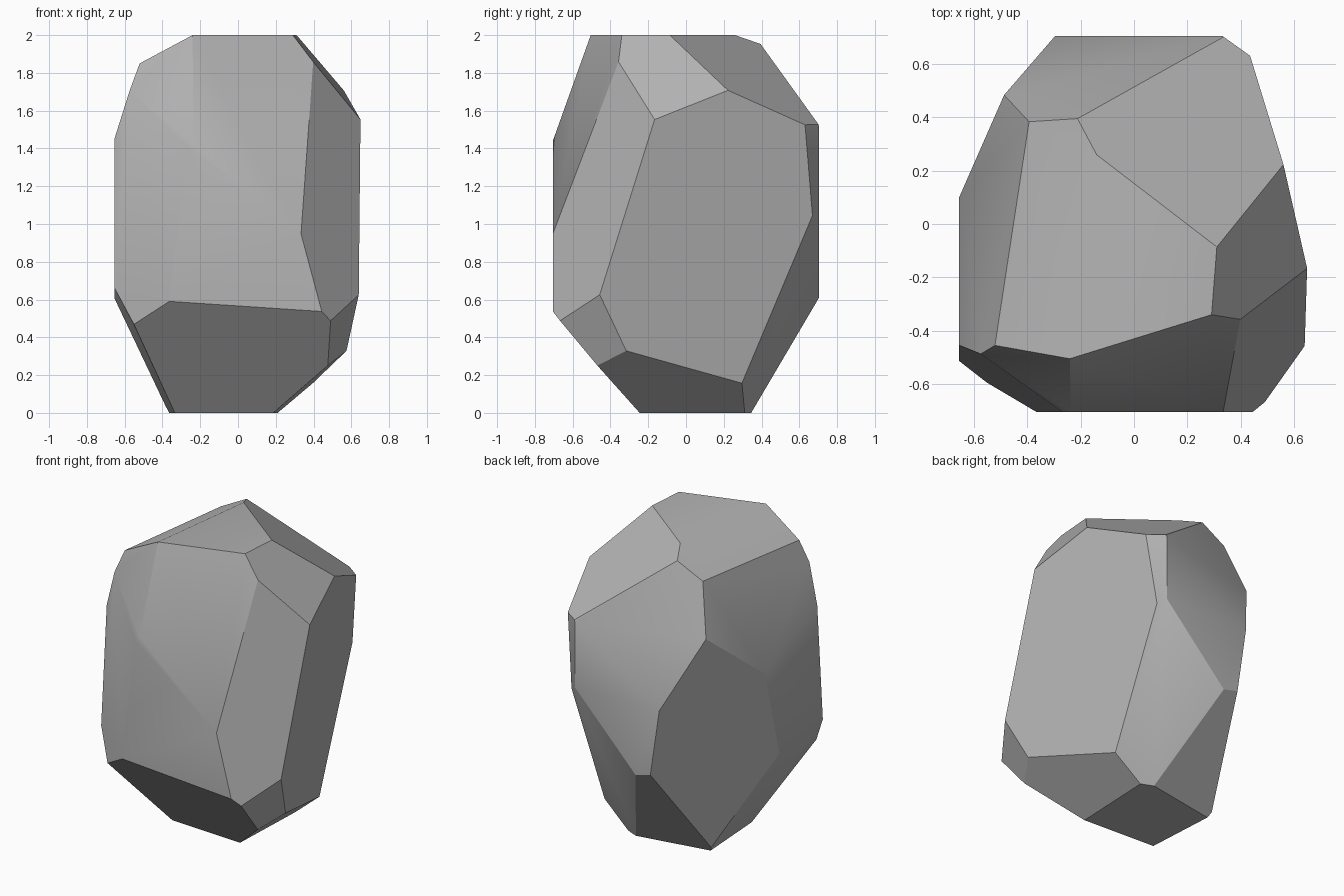
import bpy, bmesh, math
from mathutils import Vector

default_cube = bpy.data.objects.get("Cube")
if default_cube:
    bpy.data.objects.remove(default_cube, do_unlink=True)

# Rough block that the rock is chiselled from
BLOCK_MIN = Vector((-0.655, -0.705, 0))
BLOCK_MAX = Vector((0.7, 0.705, 2))

# Chisel cuts: outward normal and distance, keeping normal . point < distance
CUTS = {
    "right wall": ((1, 0.265, -0.093), 0.46),
    "front right wall": ((1, -0.884, 0.267), 1.21),
    "front left wall": ((-0.64, -1, 0.075), 0.982),
    "back left wall": ((-1, 0.567, -0.147), 0.535),
    "back right bevel": ((1, 1.4, 0), 1.317),
    "right roof": ((1, -0.078, 0.771), 1.859),
    "back right roof": ((0.449, 0.585, 1), 2.089),
    "back left roof": ((-0.684, 2.61, 1), 3.128),
    "left roof": ((-0.523, 0.069, 1), 2.091),
    "left shoulder": ((-1, 0.149, 0.334), 1.071),
    "front left shoulder": ((-0.368, -1, 0.355), 1.303),
    "front shoulder": ((0.311, -1, 0.36), 1.15),
    "front underside": ((-0.055, -1, -0.83), 0.235),
    "left underside": ((-1, -0.061, -0.51), 0.348),
    "right underside": ((1, -0.041, -1.188), 0.197),
    "front right underside": ((1, -0.432, -0.423), 0.572),
    "back right underside": ((0.429, 1, -0.413), 0.401),
    "back left underside": ((-0.173, 1, -0.66), 0.3225),
}


def chisel(bm, normal, distance):
    """Slice everything beyond a plane off the block and cap the cut."""
    normal = Vector(normal)
    point = normal * (distance / normal.length_squared)
    geometry = bm.verts[:] + bm.edges[:] + bm.faces[:]
    cut = bmesh.ops.bisect_plane(bm, geom=geometry, dist=0.0001, plane_co=point,
                                 plane_no=normal, clear_outer=True)
    rim = [e for e in cut["geom_cut"] if isinstance(e, bmesh.types.BMEdge)]
    bmesh.ops.edgeloop_fill(bm, edges=rim)


def make_material(name, colour):
    material = bpy.data.materials.new(name)
    material.use_nodes = True
    material.diffuse_color = colour
    shader = next(n for n in material.node_tree.nodes if n.type == "BSDF_PRINCIPLED")
    shader.inputs["Base Color"].default_value = colour
    return material


# Block, sized and placed from its corners
bm = bmesh.new()
bmesh.ops.create_cube(bm, size=1)
size, centre = BLOCK_MAX - BLOCK_MIN, (BLOCK_MIN + BLOCK_MAX) / 2
for vert in bm.verts:
    vert.co = vert.co * size + centre

# Facets
for normal, distance in CUTS.values():
    chisel(bm, normal, distance)
bmesh.ops.remove_doubles(bm, verts=bm.verts, dist=0.004)
bmesh.ops.recalc_face_normals(bm, faces=bm.faces)

mesh = bpy.data.meshes.new("rock")
bm.to_mesh(mesh)
bm.free()
rock = bpy.data.objects.new("rock", mesh)
bpy.context.collection.objects.link(rock)
mesh.materials.append(make_material("stone grey", (0.45, 0.45, 0.45, 1)))

# Soft shading over shallow creases, crisp steep ones
bpy.ops.object.select_all(action="DESELECT")
rock.select_set(True)
bpy.context.view_layer.objects.active = rock
bpy.ops.object.shade_smooth_by_angle(angle=math.radians(30))
